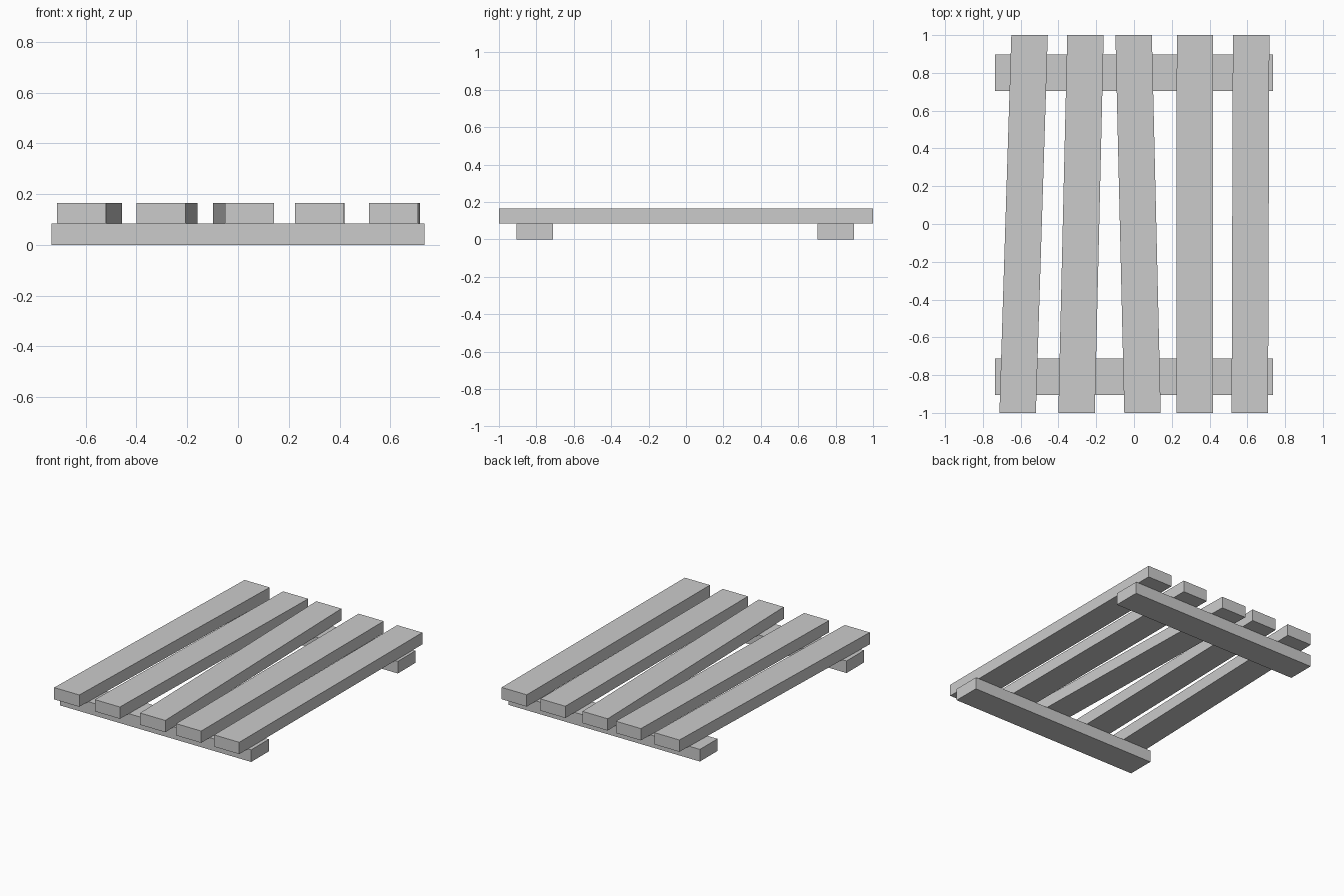
import bpy
import bmesh

if "Cube" in bpy.data.objects:
    bpy.data.objects.remove(bpy.data.objects["Cube"])

BEAM_H = 0.084   # height of the cross beams
TOP = 0.166      # top of the slats
SLAT_W = 0.193


def plank(name, x_front, x_back, width, y0, y1, z0, z1):
    """Box running along y, its centre line shifting from x_front to x_back."""
    bm = bmesh.new()
    bmesh.ops.create_cube(bm, size=1)
    for v in bm.verts:
        centre = x_front if v.co.y < 0 else x_back
        v.co = (centre + v.co.x * width,
                y0 if v.co.y < 0 else y1,
                z0 if v.co.z < 0 else z1)
    mesh = bpy.data.meshes.new(name)
    bm.to_mesh(mesh)
    bm.free()
    obj = bpy.data.objects.new(name, mesh)
    bpy.context.collection.objects.link(obj)
    return obj


# Cross beams lying on the ground
plank("front_beam", 0, 0, 1.47, -0.905, -0.712, 0, BEAM_H)
plank("back_beam", 0, 0, 1.47, 0.704, 0.897, 0, BEAM_H)

# Slightly crooked slats: centre x at the front end and at the back end
slats = [(-0.616, -0.553), (-0.304, -0.257), (0.045, -0.002),
         (0.321, 0.323), (0.613, 0.620)]
for i, (front, back) in enumerate(slats, 1):
    plank(f"slat_{i}", front, back, SLAT_W, -1, 1, BEAM_H, TOP)
